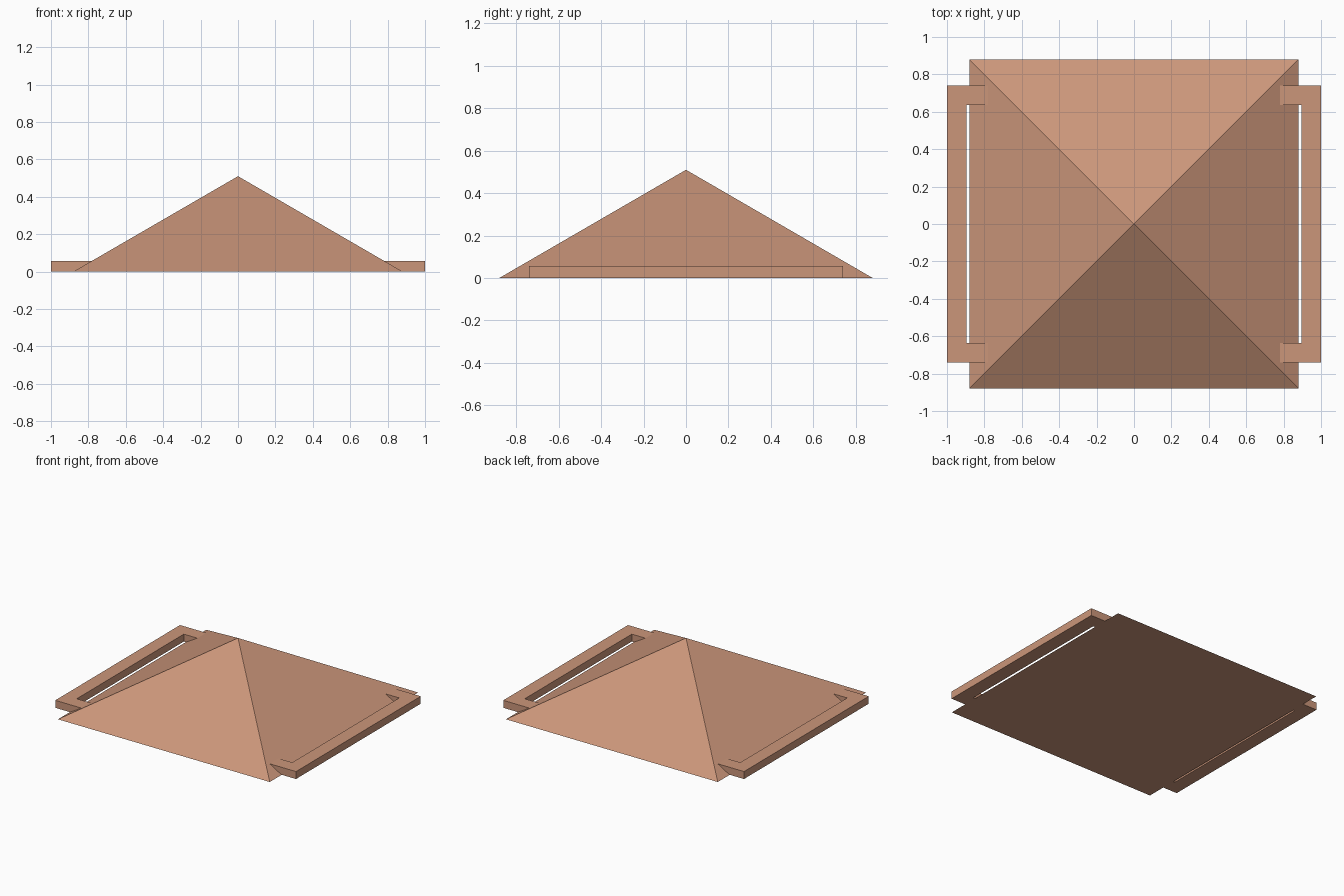
import bpy
import bmesh

cube = bpy.data.objects.get("Cube")
if cube:
    bpy.data.objects.remove(cube, do_unlink=True)

HALF, PEAK = 0.88, 0.51

# Terracotta clay
clay = bpy.data.materials.new("terracotta")
clay.use_nodes = True
clay.diffuse_color = (0.60, 0.305, 0.195, 1)
clay.node_tree.nodes["Principled BSDF"].inputs["Base Color"].default_value = clay.diffuse_color


def finish(name, bm):
    bmesh.ops.recalc_face_normals(bm, faces=bm.faces)
    mesh = bpy.data.meshes.new(name)
    bm.to_mesh(mesh)
    bm.free()
    mesh.materials.append(clay)
    obj = bpy.data.objects.new(name, mesh)
    bpy.context.collection.objects.link(obj)


# Roof: low square pyramid with a closed base
bm = bmesh.new()
base = [bm.verts.new((x * HALF, y * HALF, 0))
        for x, y in ((-1, -1), (1, -1), (1, 1), (-1, 1))]
apex = bm.verts.new((0, 0, PEAK))
bm.faces.new(base)
for i in range(4):
    bm.faces.new((base[i], base[(i + 1) % 4], apex))
finish("pyramid_roof", bm)


# Side handles: a C-shaped outline extruded upward, arms buried in the roof
def handle(name, side):
    outer, inner, root = 1.0, 0.895, 0.74
    end, arm, bottom, top = 0.74, 0.635, 0.001, 0.057
    outline = [(root, -end), (outer, -end), (outer, end), (root, end),
               (root, arm), (inner, arm), (inner, -arm), (root, -arm)]
    bm = bmesh.new()
    face = bm.faces.new([bm.verts.new((side * x, y, bottom)) for x, y in outline])
    raised = bmesh.ops.extrude_face_region(bm, geom=[face])["geom"]
    verts = [v for v in raised if isinstance(v, bmesh.types.BMVert)]
    bmesh.ops.translate(bm, verts=verts, vec=(0, 0, top - bottom))
    finish(name, bm)


for name, side in (("left_handle", 1), ("right_handle", -1)):
    handle(name, side)
